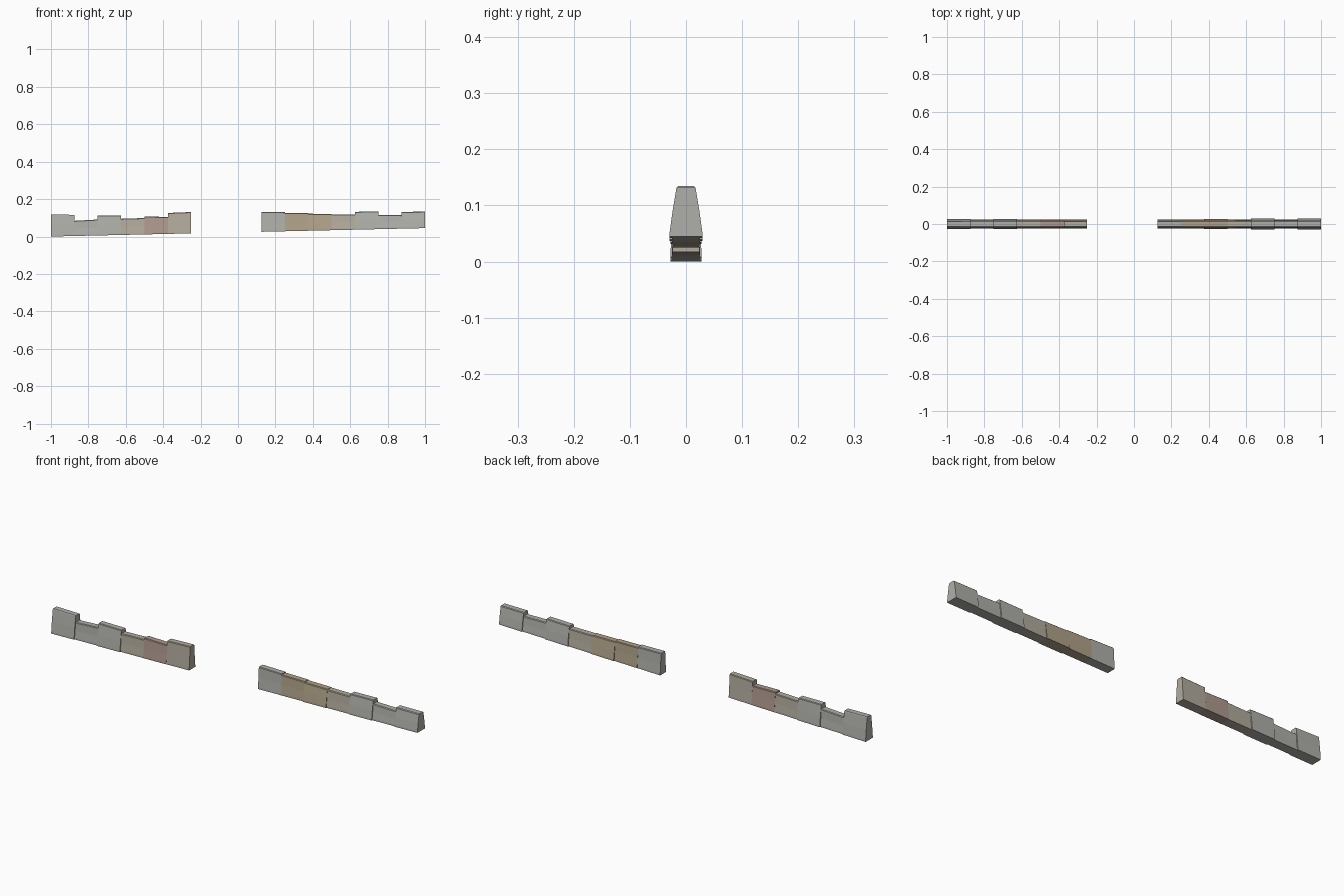
import bpy, bmesh

if "Cube" in bpy.data.objects:
    bpy.data.objects.remove(bpy.data.objects["Cube"])

# Weathered stone colours
COLOURS = {
    "grey": (0.43, 0.43, 0.40, 1),
    "warm": (0.45, 0.41, 0.34, 1),
    "tan": (0.43, 0.36, 0.25, 1),
    "red": (0.42, 0.32, 0.27, 1),
}
mats = {}
for name, col in COLOURS.items():
    m = bpy.data.materials.new("stone_" + name)
    m.diffuse_color = col
    m.use_nodes = True
    m.node_tree.nodes["Principled BSDF"].inputs["Base Color"].default_value = m.diffuse_color
    mats[name] = m

W = 0.125
# slot index, left top, right top, base half-width, colour
SEGMENTS = [
    (0, .118, .116, .028, "grey"),
    (1, .084, .091, .024, "grey"),
    (2, .113, .112, .028, "grey"),
    (3, .095, .099, .024, "warm"),
    (4, .107, .105, .025, "red"),
    (5, .126, .131, .024, "warm"),
    (9, .132, .130, .023, "grey"),
    (10, .126, .125, .024, "tan"),
    (11, .122, .121, .028, "tan"),
    (12, .119, .119, .025, "warm"),
    (13, .132, .135, .029, "grey"),
    (14, .116, .114, .025, "grey"),
    (15, .132, .133, .029, "grey"),
]


def ground(x):
    return 0.0235 + 0.0225 * x


def wall_segment(slot, top_l, top_r, half, colour):
    x0 = -1 + slot * W
    bm = bmesh.new()
    rings = []
    for x, top in ((x0, top_l), (x0 + W / 2, (top_l + top_r) / 2), (x0 + W, top_r)):
        z = max(0.0, ground(x) - 0.001)
        # battered cross-section: upright foot, sloped courses, bevelled crest
        shoulder = min(.9, max(.6, .55 + (top - z - .075) * 8))
        prof = [(half, z), (half, z + .008), (half * .83, z + (top - z) * .5),
                (.0155 + .005 * (1 - shoulder), top - .003), (.0135, top)]
        pts = prof + [(-y, h) for y, h in reversed(prof)]
        rings.append([bm.verts.new((x, y, h)) for y, h in pts])
    n = len(rings[0])
    for a, b in zip(rings, rings[1:]):
        for i in range(n):
            j = (i + 1) % n
            bm.faces.new((a[i], a[j], b[j], b[i]))
    bm.faces.new(rings[0])
    bm.faces.new(rings[-1])
    bmesh.ops.recalc_face_normals(bm, faces=bm.faces)
    me = bpy.data.meshes.new("wall_segment_%02d" % slot)
    bm.to_mesh(me)
    bm.free()
    me.materials.append(mats[colour])
    ob = bpy.data.objects.new(me.name, me)
    bpy.context.collection.objects.link(ob)


for seg in SEGMENTS:
    wall_segment(*seg)
